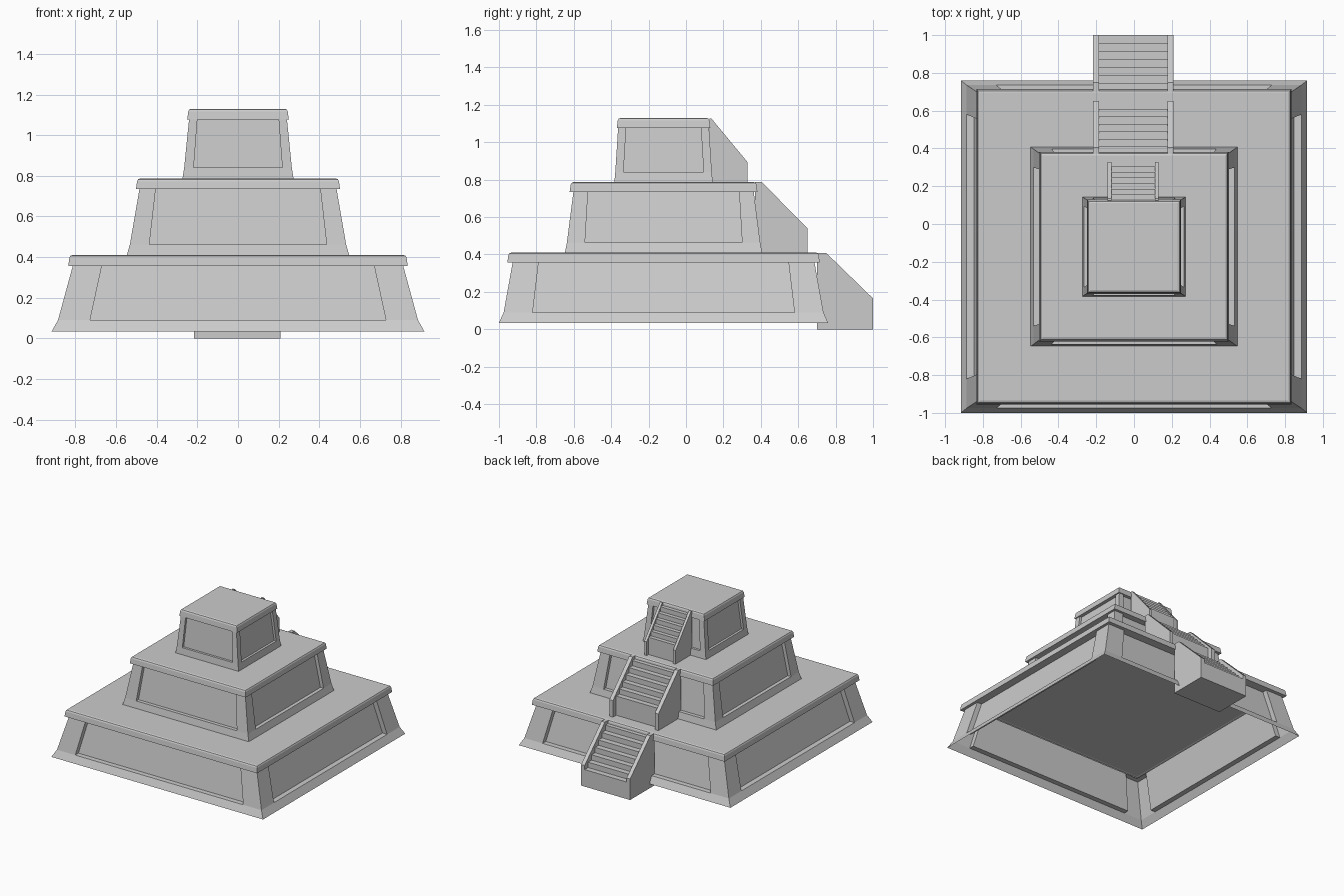
import bpy, bmesh

if "Cube" in bpy.data.objects:
    bpy.data.objects.remove(bpy.data.objects["Cube"])

CY = -0.12   # centre of the tiers in y
CX = -0.004  # slight offset of the stairs in x


def make_object(name, polys):
    """Build one mesh from a list of polygons given as point lists."""
    bm = bmesh.new()
    for poly in polys:
        bm.faces.new([bm.verts.new(p) for p in poly])
    bmesh.ops.remove_doubles(bm, verts=bm.verts, dist=0.0005)
    bmesh.ops.recalc_face_normals(bm, faces=bm.faces)
    mesh = bpy.data.meshes.new(name)
    bm.to_mesh(mesh)
    bm.free()
    obj = bpy.data.objects.new(name, mesh)
    bpy.context.collection.objects.link(obj)
    return obj


def ring(hx, hy, z):
    return [(-hx, CY - hy, z), (hx, CY - hy, z), (hx, CY + hy, z), (-hx, CY + hy, z)]


def bands(profile):
    """Four-sided skin through (half x, half y, z) levels."""
    polys = []
    for a, b in zip(profile, profile[1:]):
        ra, rb = ring(*a), ring(*b)
        for i in range(4):
            j = (i + 1) % 4
            polys.append([ra[i], ra[j], rb[j], rb[i]])
    return polys


def panel_side(low, high, wl, wh, depth, side):
    """Sloping wall with a recessed panel reaching up under the cornice."""
    def pt(u, level, inset=0):
        hx, hy, z = level
        if side in (0, 2):
            s = -1 if side == 0 else 1
            return (-s * u, CY + s * (hy - inset), z)
        s = 1 if side == 1 else -1
        return (s * (hx - inset), CY + s * u, z)
    k = 0 if side in (0, 2) else 1
    wl, wh = wl[k], wh[k]
    polys = []
    for s in (-1, 1):
        polys.append([pt(s * low[k], low), pt(s * wl, low), pt(s * wh, high), pt(s * high[k], high)])
        polys.append([pt(s * wl, low), pt(s * wl, low, depth), pt(s * wh, high, depth), pt(s * wh, high)])
    polys.append([pt(-wl, low), pt(wl, low), pt(wl, low, depth), pt(-wl, low, depth)])
    polys.append([pt(-wl, low, depth), pt(wl, low, depth), pt(wh, high, depth), pt(-wh, high, depth)])
    return polys


def tier(name, foot, low, high, wl, wh, depth, cornice, top):
    # flared foot and panelled walls
    polys = bands([foot, low])
    for side in range(4):
        polys += panel_side(low, high, wl, wh, depth, side)
    make_object(name + "_walls", polys)
    # cornice with softened upper edge, closed by the terrace slab
    z = high[2]
    c = cornice
    profile = [(high[0] - depth, high[1] - depth, z), (c, c, z), (c - .005, c - .005, top - .014),
               (c - .010, c - .010, top - .004), (c - .020, c - .020, top)]
    make_object(name + "_cornice", bands(profile[1:]) + bands(profile[:2])
                + [ring(c - .020, c - .020, top)])


def prism(x0, x1, outline):
    """Solid from a y-z outline extruded along x."""
    a = [(x0, y, z) for y, z in outline]
    b = [(x1, y, z) for y, z in outline]
    n = len(outline)
    return [a, b[::-1]] + [[a[i], a[(i + 1) % n], b[(i + 1) % n], b[i]] for i in range(n)]


def stairs(name, half, rail, back, flat, front, base, nose, top, step_front, steps):
    # side rails
    outline = [(back, base), (front, base), (front, nose), (flat, top), (back, top)]
    for side, s in (("left", -1), ("right", 1)):
        x = sorted((CX + s * half, CX + s * (half - rail)))
        make_object(f"{name}_{side}_rail", prism(x[0], x[1], outline))
    # stepped block between the rails
    run = (step_front - back) / steps
    rise = run * (top - nose) / (front - flat)
    z = top - .025 - rise * (steps - 1)
    pts = [(back, base), (step_front, base)]
    for i in range(steps):
        y = step_front - i * run
        pts += [(y, z + i * rise), (y - run, z + i * rise)]
    w = half - rail
    make_object(name + "_steps", prism(CX - w, CX + w, pts))


tier("lower_tier", (.917, .88, .035), (.886, .855, .09), (.813, .807, .357),
     (.728, .70), (.67, .668), .04, .835, .41)
tier("middle_tier", (.547, .527, .41), (.532, .517, .463), (.485, .482, .735),
     (.436, .42), (.405, .404), .028, .502, .787)
tier("upper_tier", (.273, .263, .787), (.265, .258, .84), (.241, .243, 1.077),
     (.218, .214), (.20, .20), .018, .25, 1.13)

stairs("lower_stairs", .212, .03, .70, .75, 1.0, 0, .165, .408, 1.0, 7)
stairs("middle_stairs", .212, .03, .37, .405, .65, .41, .54, .787, .61, 6)
stairs("upper_stairs", .135, .02, .125, .135, .328, .787, .895, 1.128, .305, 6)
